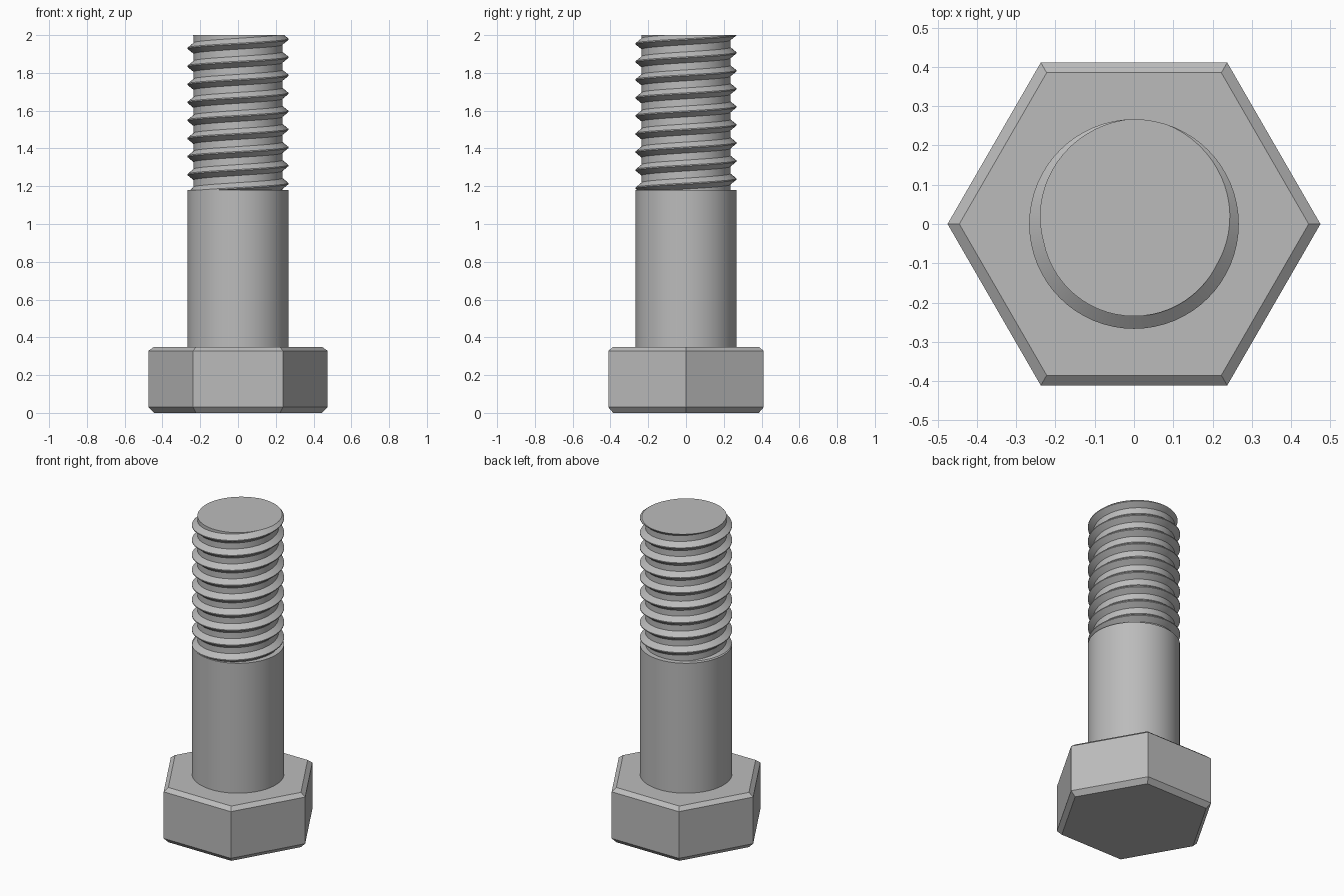
import bpy
import bmesh
from math import cos, sin, tau, radians

default = bpy.data.objects.get("Cube")
if default:
    bpy.data.objects.remove(default, do_unlink=True)

CREST, ROOT = 0.267, 0.235
SHANK_TOP, TIP = 1.18, 2.0
PITCH = 0.0955

steel = bpy.data.materials.new("steel_grey")
steel.use_nodes = True
grey = (0.5, 0.5, 0.5, 1)
steel.diffuse_color = grey
steel.node_tree.nodes["Principled BSDF"].inputs["Base Color"].default_value = grey


def finish(bm, name, smooth=True):
    bmesh.ops.recalc_face_normals(bm, faces=bm.faces[:])
    mesh = bpy.data.meshes.new(name)
    bm.to_mesh(mesh)
    bm.free()
    mesh.materials.append(steel)
    obj = bpy.data.objects.new(name, mesh)
    bpy.context.collection.objects.link(obj)
    if smooth:
        bpy.ops.object.select_all(action="DESELECT")
        obj.select_set(True)
        bpy.context.view_layer.objects.active = obj
        bpy.ops.object.shade_smooth_by_angle(angle=radians(30))
    return obj


def skin(bm, rings):
    """Bridge consecutive closed rings of vertices and cap both ends."""
    for a, b in zip(rings, rings[1:]):
        n = len(a)
        for i in range(n):
            j = (i + 1) % n
            bm.faces.new((a[i], a[j], b[j], b[i]))
    bm.faces.new(rings[0][::-1])
    bm.faces.new(rings[-1])


def lathe(name, profile, sides, smooth=True):
    bm = bmesh.new()
    rings = [[bm.verts.new((r * cos(tau * i / sides), r * sin(tau * i / sides), z))
              for i in range(sides)] for r, z in profile]
    skin(bm, rings)
    return finish(bm, name, smooth)


# Chamfered hexagonal head, plain shank and the core of the threaded end
lathe("hex_head", [(0.445, 0), (0.475, 0.03), (0.475, 0.328), (0.445, 0.35)], 6, False)
lathe("shank", [(CREST, 0.34), (CREST, SHANK_TOP)], 64)
lathe("thread_core", [(ROOT, SHANK_TOP - 0.01), (ROOT, TIP)], 64)

# Right-handed helical ridge, swept past both ends and trimmed flat
section = [(0.225, -0.037), (CREST, -0.003), (CREST, 0.003), (0.225, 0.037)]
steps = 64
bm = bmesh.new()
coils = []
for k in range(-9 * steps, steps + 1):
    a = tau * k / steps
    z = 1.978 + PITCH * k / steps
    coils.append([bm.verts.new((r * cos(a), r * sin(a), z + dz)) for r, dz in section])
skin(bm, coils)
for height, direction in ((TIP, 1), (SHANK_TOP, -1)):
    cut = bmesh.ops.bisect_plane(
        bm, geom=bm.verts[:] + bm.edges[:] + bm.faces[:], dist=1e-6,
        plane_co=(0, 0, height), plane_no=(0, 0, direction), clear_outer=True)
    rim = [e for e in cut["geom_cut"] if isinstance(e, bmesh.types.BMEdge)]
    bmesh.ops.holes_fill(bm, edges=rim, sides=0)
finish(bm, "thread_ridge")
